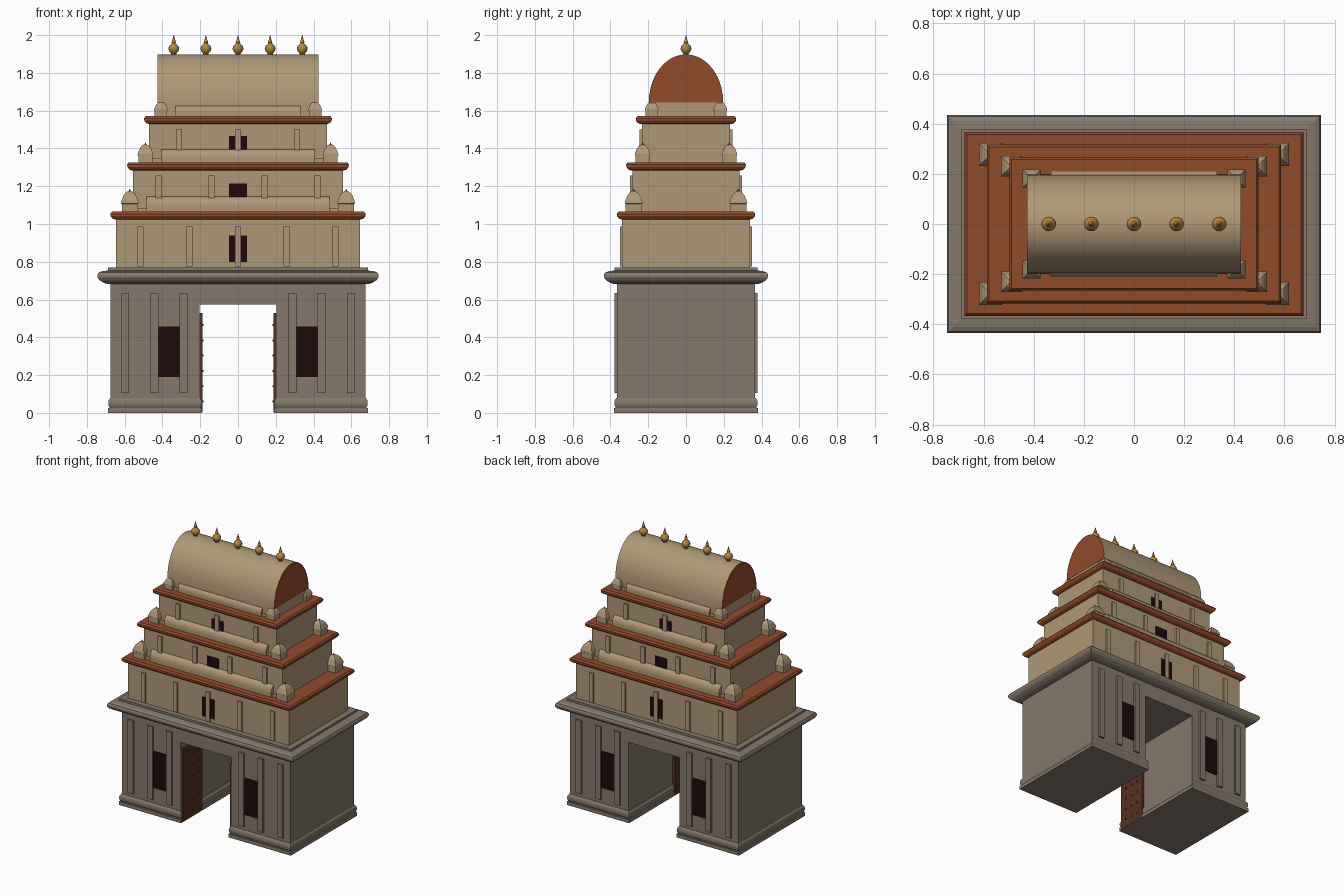
import bpy, bmesh, math

if "Cube" in bpy.data.objects:
    bpy.data.objects.remove(bpy.data.objects["Cube"])


def material(name, rgb):
    m = bpy.data.materials.new(name)
    m.diffuse_color = (*rgb, 1)
    m.use_nodes = True
    m.node_tree.nodes["Principled BSDF"].inputs["Base Color"].default_value = m.diffuse_color
    return m


STONE = material("grey_stone", (0.235, 0.190, 0.150))
PLASTER = material("sand_plaster", (0.43, 0.315, 0.185))
RED = material("terracotta", (0.29, 0.07, 0.024))
DARK = material("dark_opening", (0.013, 0.003, 0.003))
WOOD = material("door_wood", (0.09, 0.030, 0.015))
GOLD = material("gold", (0.45, 0.24, 0.05))


def finish(name, bm, mats, smooth=False):
    bmesh.ops.remove_doubles(bm, verts=bm.verts, dist=1e-5)
    bmesh.ops.recalc_face_normals(bm, faces=bm.faces)
    me = bpy.data.meshes.new(name)
    bm.to_mesh(me)
    bm.free()
    for m in mats:
        me.materials.append(m)
    if smooth:
        me.polygons.foreach_set("use_smooth", [True] * len(me.polygons))
        me.set_sharp_from_angle(angle=math.radians(35))
    ob = bpy.data.objects.new(name, me)
    bpy.context.collection.objects.link(ob)
    return ob


def loft(bm, rings):
    """Skin a list of equal-length point rings and cap both ends."""
    vs = [[bm.verts.new(p) for p in ring] for ring in rings]
    n = len(vs[0])
    for a, b in zip(vs, vs[1:]):
        for i in range(n):
            j = (i + 1) % n
            bm.faces.new((a[i], a[j], b[j], b[i]))
    bm.faces.new(vs[0])
    bm.faces.new(vs[-1])


def stack(name, cx, cy, hx, hy, profile, mat):
    """Rectangular moulding: profile is (outward offset, z)."""
    bm = bmesh.new()
    loft(bm, [[(cx + sx * (hx + o), cy + sy * (hy + o), z)
               for sx, sy in ((-1, -1), (1, -1), (1, 1), (-1, 1))] for o, z in profile])
    return finish(name, bm, [mat])


def box(name, x0, x1, y0, y1, z0, z1, mat):
    return stack(name, (x0 + x1) / 2, (y0 + y1) / 2, abs(x1 - x0) / 2, abs(y1 - y0) / 2,
                 [(0, z0), (0, z1)], mat)


def lathe(name, x, y, profile, mat, n=16):
    bm = bmesh.new()
    loft(bm, [[(x + r * math.cos(2 * math.pi * i / n), y + r * math.sin(2 * math.pi * i / n), z)
               for i in range(n)] for r, z in profile])
    return finish(name, bm, [mat], True)


def vault(name, cy, hx, ry, z0, rz, mats, n):
    """Half-elliptic barrel along x; the end faces take the last material."""
    bm = bmesh.new()
    arc = [(cy + ry * math.cos(math.pi * i / n), z0 + rz * math.sin(math.pi * i / n))
           for i in range(n + 1)]
    loft(bm, [[(x, y, z) for y, z in arc] for x in (-hx, hx)])
    bm.normal_update()
    for f in bm.faces:
        f.material_index = len(mats) - 1 if abs(f.normal.x) > 0.9 else 0
    return finish(name, bm, mats, True)


def panel(name, x, w, y, depth, z0, z1, mat):
    """Plate on both the front and the back wall."""
    for s, side in ((-1, "front"), (1, "back")):
        box(f"{name}_{side}", x - w / 2, x + w / 2, s * (y - 0.01), s * (y + depth), z0, z1, mat)


# Gate piers with plinths, pilasters, niches and door leaves
for s in (-1, 1):
    box("gate_pier", s * 0.205, s * 0.675, -0.365, 0.365, 0.02, 0.70, STONE)
    stack("plinth", s * 0.439, 0, 0.249, 0.38,
          [(0, 0), (0, 0.025), (-0.008, 0.027), (-0.003, 0.038), (-0.001, 0.052),
           (-0.003, 0.066), (-0.012, 0.08)], STONE)
    for x in (0.288, 0.442, 0.597):
        panel("pier_pilaster", s * x, 0.042, 0.365, 0.014, 0.105, 0.635, STONE)
    panel("pier_niche", s * 0.365, 0.11, 0.365, 0.005, 0.19, 0.457, DARK)
    box("door_leaf", s * 0.188, s * 0.206, -0.362, -0.14, 0.005, 0.53, WOOD)
    for i in range(6):
        for y in (-0.31, -0.25, -0.19):
            z = 0.06 + 0.081 * i
            box("door_stud", s * 0.183, s * 0.19, y - 0.005, y + 0.005, z - 0.005, z + 0.005, WOOD)
box("gate_lintel", -0.21, 0.21, -0.365, 0.365, 0.575, 0.70, STONE)

# Heavy stone cornice over the gate
stack("gate_cornice", 0, 0, 0.745, 0.435,
      [(-0.055, 0.682), (-0.035, 0.688), (-0.012, 0.702), (-0.001, 0.718), (0, 0.73),
       (-0.006, 0.742), (-0.025, 0.75), (-0.057, 0.754), (-0.057, 0.769)], STONE)

# Tiers: half sizes, wall z range, cornice half sizes, pilaster x, pilaster top, window z,
# kiosk x, y, half width, height, barrel half length, barrel height
TIERS = [
    (0.645, 0.338, 0.765, 1.03, 0.676, 0.366, (-0.516, -0.258, 0, 0.258, 0.516), 0.987,
     (0.80, 0.94), 0.573, 0.277, 0.046, 0.12, 0.485, 0.08),
    (0.555, 0.284, 1.06, 1.29, 0.587, 0.317, (-0.42, -0.14, 0.14, 0.42), 1.257,
     (1.09, 1.215), 0.49, 0.23, 0.041, 0.105, 0.407, 0.07),
    (0.47, 0.233, 1.32, 1.535, 0.497, 0.266, (-0.312, 0, 0.312), 1.50,
     (1.35, 1.465), 0.408, 0.182, 0.036, 0.085, 0.332, 0.058),
]
for hx, hy, z0, z1, cx, cy, pil, ptop, win, kx, ky, kr, kh, bl, bh in TIERS:
    box("tier_wall", -hx, hx, -hy, hy, z0, z1, PLASTER)
    for x in pil:
        panel("tier_pilaster", x, 0.032, hy, 0.012, z0 + 0.01, ptop, PLASTER)
    panel("tier_window", 0, 0.095, hy, 0.004, win[0], win[1], DARK)
    zc = z1 - 0.006
    top = zc + 0.042
    stack("tier_cornice", 0, 0, cx, cy,
          [(-0.024, zc), (-0.01, zc + 0.006), (-0.001, zc + 0.018), (0, zc + 0.03),
           (-0.005, zc + 0.038), (-0.009, top)], RED)
    # Corner kiosks with square domes
    for sx in (-1, 1):
        for sy in (-1, 1):
            stack("corner_kiosk", sx * kx, sy * ky, kr, kr,
                  [(-0.08 * kr, top - 0.002), (-0.08 * kr, top + 0.34 * kh), (0, top + 0.36 * kh),
                   (0, top + 0.43 * kh), (-0.12 * kr, top + 0.56 * kh),
                   (-0.3 * kr, top + 0.72 * kh), (-0.55 * kr, top + 0.84 * kh),
                   (-0.85 * kr, top + 0.91 * kh)], PLASTER)
            lathe("kiosk_tip", sx * kx, sy * ky,
                  [(0.15 * kr, top + 0.88 * kh), (0.001, top + kh)], RED, 8)
    # Barrel parapets along front and back
    for sy in (-1, 1):
        y = sy * ky
        r = kr * 0.8
        vault("parapet_barrel", y, bl, r, top + 0.35 * bh, 0.65 * bh, [PLASTER], 12)
        box("parapet_base", -bl, bl, y - r, y + r, top - 0.002, top + 0.35 * bh, PLASTER)
        box("parapet_rail", -kx, kx, y - 0.6 * r, y + 0.6 * r, top - 0.002, top + 0.02, PLASTER)

# Crowning vault with red gable ends
box("vault_neck", -0.425, 0.425, -0.193, 0.193, 1.565, 1.646, PLASTER)
vault("crown_vault", 0, 0.427, 0.197, 1.643, 0.255, [PLASTER, RED], 20)

# Row of gold finials
for i in range(-2, 3):
    lathe("finial", 0.17 * i, 0,
          [(0.014, 1.89), (0.014, 1.903), (0.024, 1.914), (0.029, 1.928), (0.025, 1.942),
           (0.013, 1.953), (0.009, 1.958), (0.012, 1.962), (0.007, 1.976), (0.001, 2.0)], GOLD)
